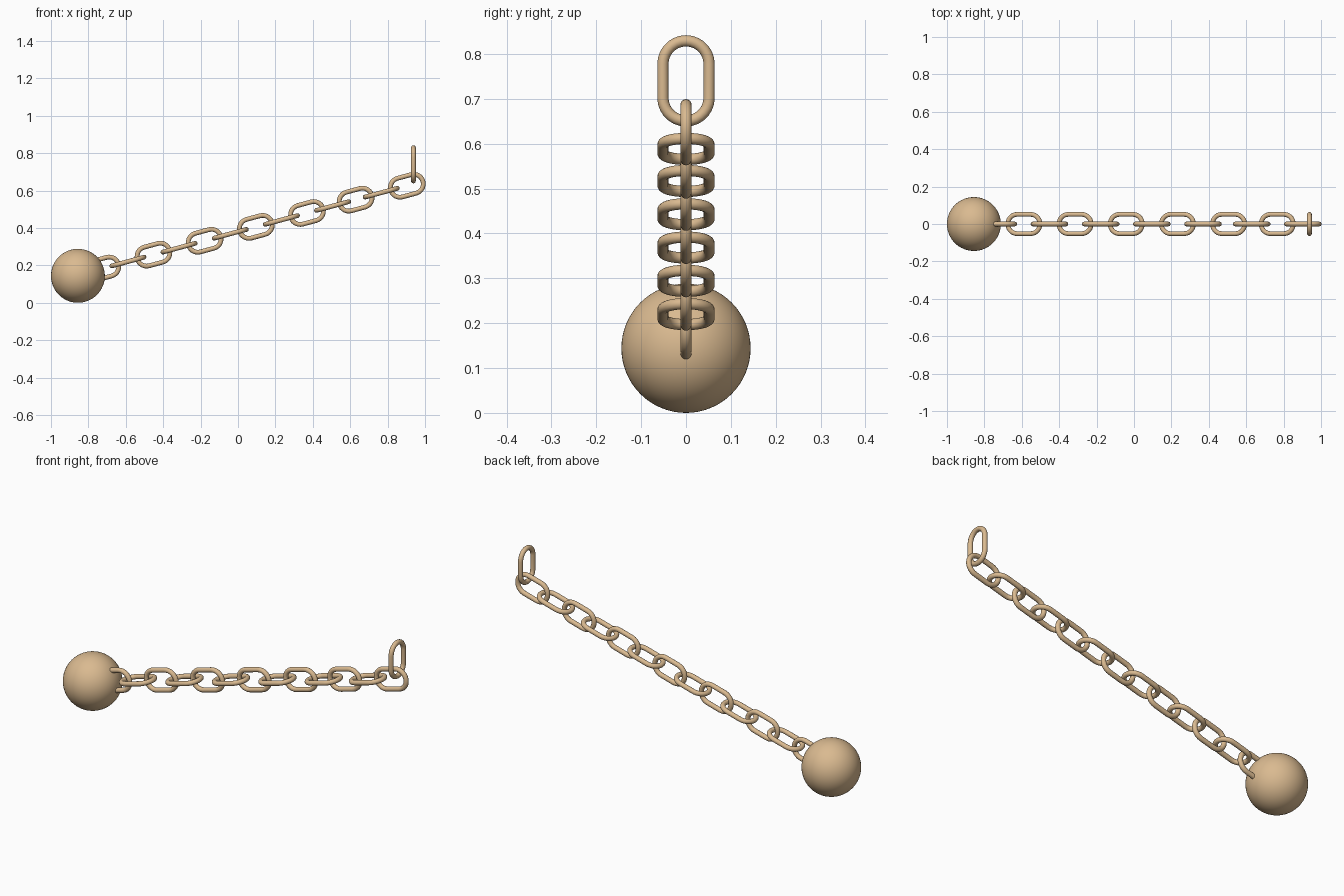
import bpy, bmesh
from math import pi, sin, cos, atan2
from mathutils import Matrix, Vector

if "Cube" in bpy.data.objects:
    bpy.data.objects.remove(bpy.data.objects["Cube"])

tan = bpy.data.materials.new("tan metal")
tan.diffuse_color = (0.70, 0.49, 0.28, 1)
tan.use_nodes = True
tan.node_tree.nodes["Principled BSDF"].inputs["Base Color"].default_value = tan.diffuse_color

TUBE = 0.0125      # radius of the link wire
BEND = 0.0515      # centreline radius of the rounded link ends
HALF = 0.0378      # half length of the straight sides
ARC, SIDES = 14, 16


def link_mesh():
    """Stadium-shaped link lying in the XY plane, long axis along X."""
    bm = bmesh.new()
    rings = []
    for end in (1, -1):
        for i in range(ARC + 1):
            a = -pi / 2 + pi * i / ARC + (0 if end == 1 else pi)
            out = Vector((cos(a), sin(a), 0))
            centre = Vector((end * HALF, 0, 0)) + out * BEND
            rings.append([bm.verts.new(centre + TUBE * (out * cos(t) + Vector((0, 0, sin(t)))))
                          for t in (2 * pi * k / SIDES for k in range(SIDES))])
    for i, ring in enumerate(rings):
        nxt = rings[(i + 1) % len(rings)]
        for k in range(SIDES):
            j = (k + 1) % SIDES
            bm.faces.new((ring[k], nxt[k], nxt[j], ring[j]))
    bmesh.ops.recalc_face_normals(bm, faces=bm.faces)
    for f in bm.faces:
        f.smooth = True
    me = bpy.data.meshes.new("chain_link")
    bm.to_mesh(me)
    bm.free()
    me.materials.append(tan)
    return me


LINK = link_mesh()


def add_link(name, loc, rot):
    ob = bpy.data.objects.new(name, LINK)
    ob.matrix_world = Matrix.Translation(loc) @ rot
    bpy.context.collection.objects.link(ob)


# heavy ball
bpy.ops.mesh.primitive_uv_sphere_add(segments=64, ring_count=32, radius=0.144,
                                     location=(-0.856, 0, 0.144))
ball = bpy.context.object
ball.name = "ball"
ball.data.materials.append(tan)
bpy.ops.object.shade_smooth()

# straight sloping chain, alternate links turned a quarter
DX, DZ = 0.1368, 0.0371
slope = Matrix.Rotation(-atan2(DZ, DX), 4, 'Y')
for i in range(13):
    slack = 0.0135 if i >= 10 else 0     # last three links sit slightly closer
    loc = (-0.7255 + DX * i - slack, 0, 0.183 + DZ * i - slack * 0.2)
    turn = Matrix.Rotation(pi / 2 if i % 2 == 0 else 0, 4, 'X')
    add_link(f"chain_link_{i + 1}", loc, slope @ turn)

# upright end link
add_link("end_link", (0.938, 0, 0.740), Matrix.Rotation(pi / 2, 4, 'Y'))
